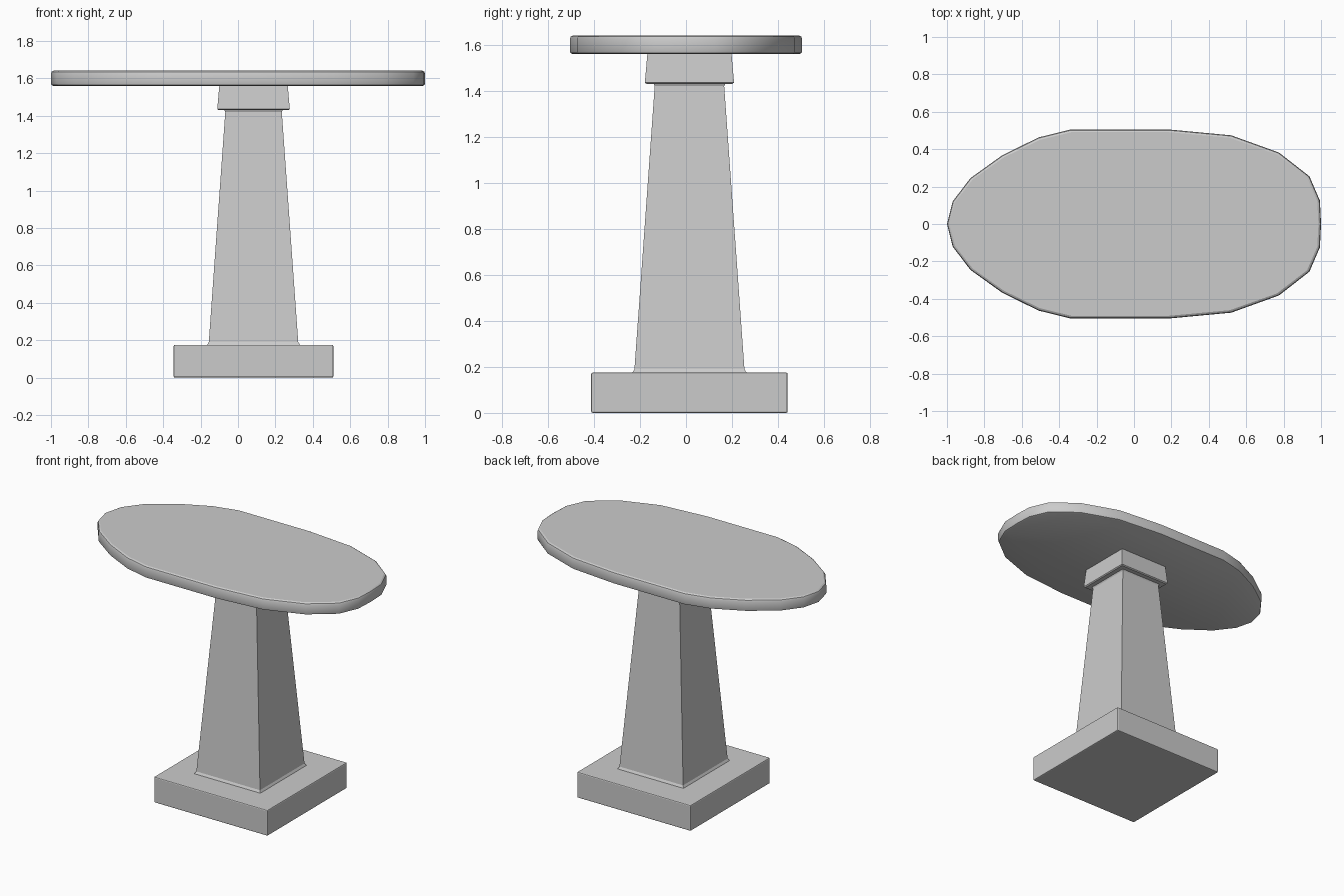
import bpy, bmesh

if "Cube" in bpy.data.objects:
    bpy.data.objects.remove(bpy.data.objects["Cube"])

CX, CY = 0.083, 0.015  # pedestal axis, slightly off the table centre


def loft(name, rings, bevel=0.0, smooth=False):
    """Closed solid through a stack of rings with equal point counts."""
    bm = bmesh.new()
    loops = [[bm.verts.new(p) for p in ring] for ring in rings]
    n = len(loops[0])
    for a, b in zip(loops, loops[1:]):
        for i in range(n):
            j = (i + 1) % n
            bm.faces.new((a[i], a[j], b[j], b[i]))
    bm.faces.new(loops[0][::-1])
    bm.faces.new(loops[-1])
    bmesh.ops.recalc_face_normals(bm, faces=bm.faces)
    mesh = bpy.data.meshes.new(name)
    bm.to_mesh(mesh)
    bm.free()
    obj = bpy.data.objects.new(name, mesh)
    bpy.context.collection.objects.link(obj)
    if bevel:
        mod = obj.modifiers.new("edge_softening", 'BEVEL')
        mod.width = bevel
        mod.segments = 2
    if smooth:
        bpy.ops.object.select_all(action='DESELECT')
        obj.select_set(True)
        bpy.context.view_layer.objects.active = obj
        bpy.ops.object.shade_smooth_by_angle(angle=0.5)
    return obj


def square(half, z):
    return [(CX + sx * half, CY + sy * half, z)
            for sx, sy in ((-1, -1), (1, -1), (1, 1), (-1, 1))]


# Square plinth
loft("base", [square(0.427, 0.0), square(0.427, 0.175)], bevel=0.007)

# Tapered column with a small flare at the foot and neck
loft("column", [square(0.252, 0.165), square(0.247, 0.177), square(0.239, 0.19),
                square(0.151, 1.42), square(0.158, 1.435)])

# Collar under the top
loft("collar", [square(0.187, 1.43), square(0.194, 1.436),
                square(0.193, 1.445), square(0.182, 1.57)])

# Faceted oval top: half outline mirrored across y, pointed left, blunt right
half = [(-0.97, 0.12), (-0.875, 0.245), (-0.705, 0.367), (-0.51, 0.463),
        (-0.34, 0.505), (0.19, 0.505), (0.52, 0.474), (0.775, 0.382),
        (0.938, 0.255), (0.994, 0.125)]
outline = [(-1.0, 0.0)] + [(x, -y) for x, y in half] + [(1.0, 0.0)] + half[::-1]


def oval(inset, z):
    return [(x * (1 - inset), y * (1 - 2 * inset), z) for x, y in outline]


loft("table_top", [oval(0.012, 1.56), oval(0.003, 1.564), oval(0.0, 1.572),
                   oval(0.0, 1.625), oval(0.004, 1.635), oval(0.014, 1.641)],
     smooth=True)
